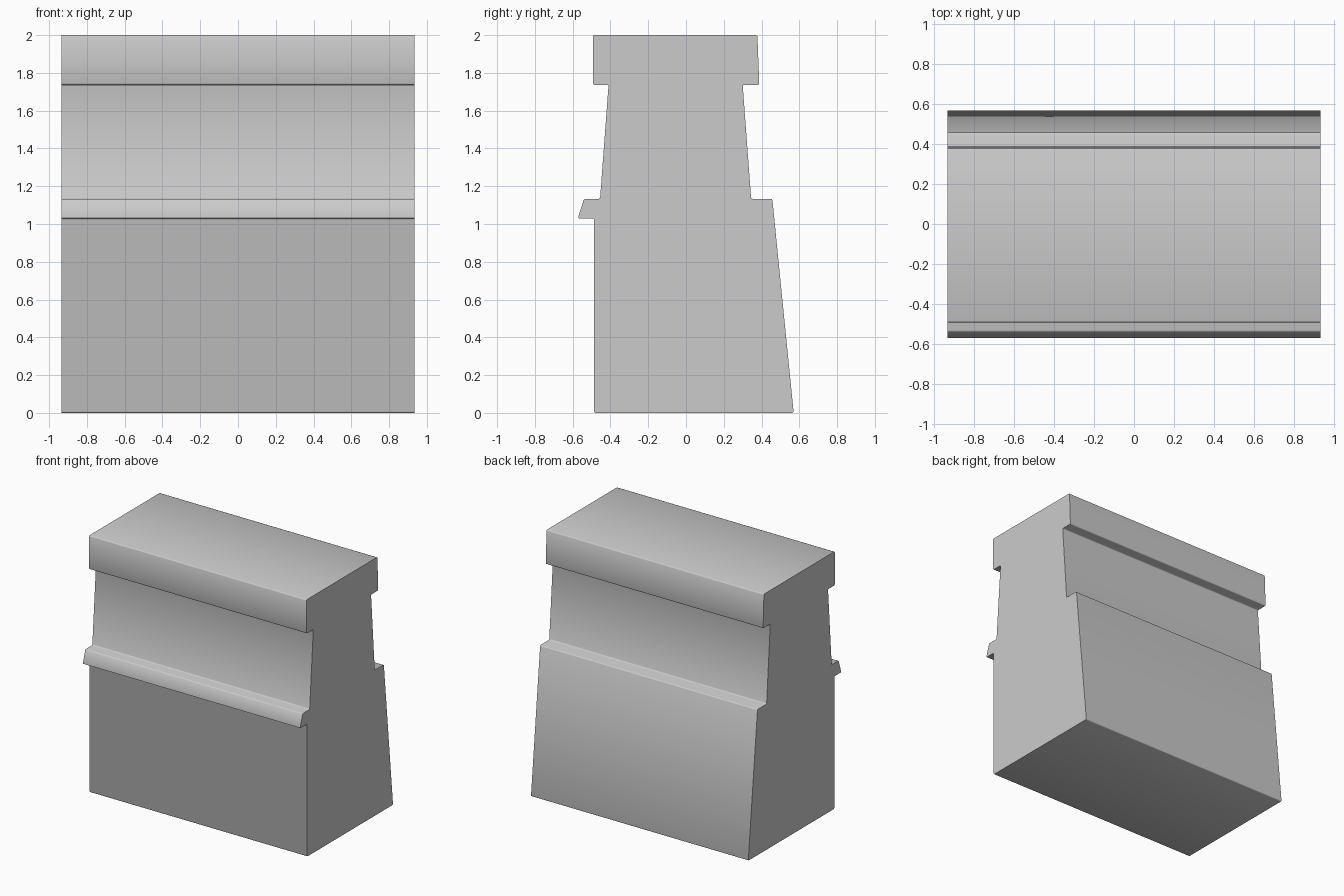
import bpy, bmesh, math

if "Cube" in bpy.data.objects:
    bpy.data.objects.remove(bpy.data.objects["Cube"])

HALF_LENGTH = 0.935

# Cross-section (y, z), front face on -y
profile = [
    (-0.487, 0.0), (0.57, 0.0),            # base
    (0.457, 1.133), (0.345, 1.133),        # sloped back and ledge
    (0.30, 1.737), (0.388, 1.737),         # back of neck, cap underside
    (0.378, 2.0), (-0.493, 2.0),           # cap top
    (-0.493, 1.737), (-0.41, 1.737),       # cap front
    (-0.455, 1.133), (-0.54, 1.133),       # front of neck, lip top
    (-0.573, 1.03), (-0.487, 1.03),        # drip lip
]

# Barrier wall block: extrude the section along x
bm = bmesh.new()
verts = [bm.verts.new((-HALF_LENGTH, y, z)) for y, z in profile]
face = bm.faces.new(verts)
new = bmesh.ops.extrude_face_region(bm, geom=[face])["geom"]
bmesh.ops.translate(bm, vec=(2 * HALF_LENGTH, 0, 0),
                    verts=[g for g in new if isinstance(g, bmesh.types.BMVert)])

# Slightly rounded long edges
long_edges = [e for e in bm.edges
              if abs(e.verts[0].co.x - e.verts[1].co.x) > HALF_LENGTH]
bmesh.ops.bevel(bm, geom=long_edges, offset=0.008, segments=2,
                profile=0.5, affect='EDGES')
bmesh.ops.recalc_face_normals(bm, faces=bm.faces)

mesh = bpy.data.meshes.new("barrier_wall")
bm.to_mesh(mesh)
bm.free()
wall = bpy.data.objects.new("barrier_wall", mesh)
bpy.context.collection.objects.link(wall)

bpy.context.view_layer.objects.active = wall
wall.select_set(True)
bpy.ops.object.shade_smooth_by_angle(angle=math.radians(50))
